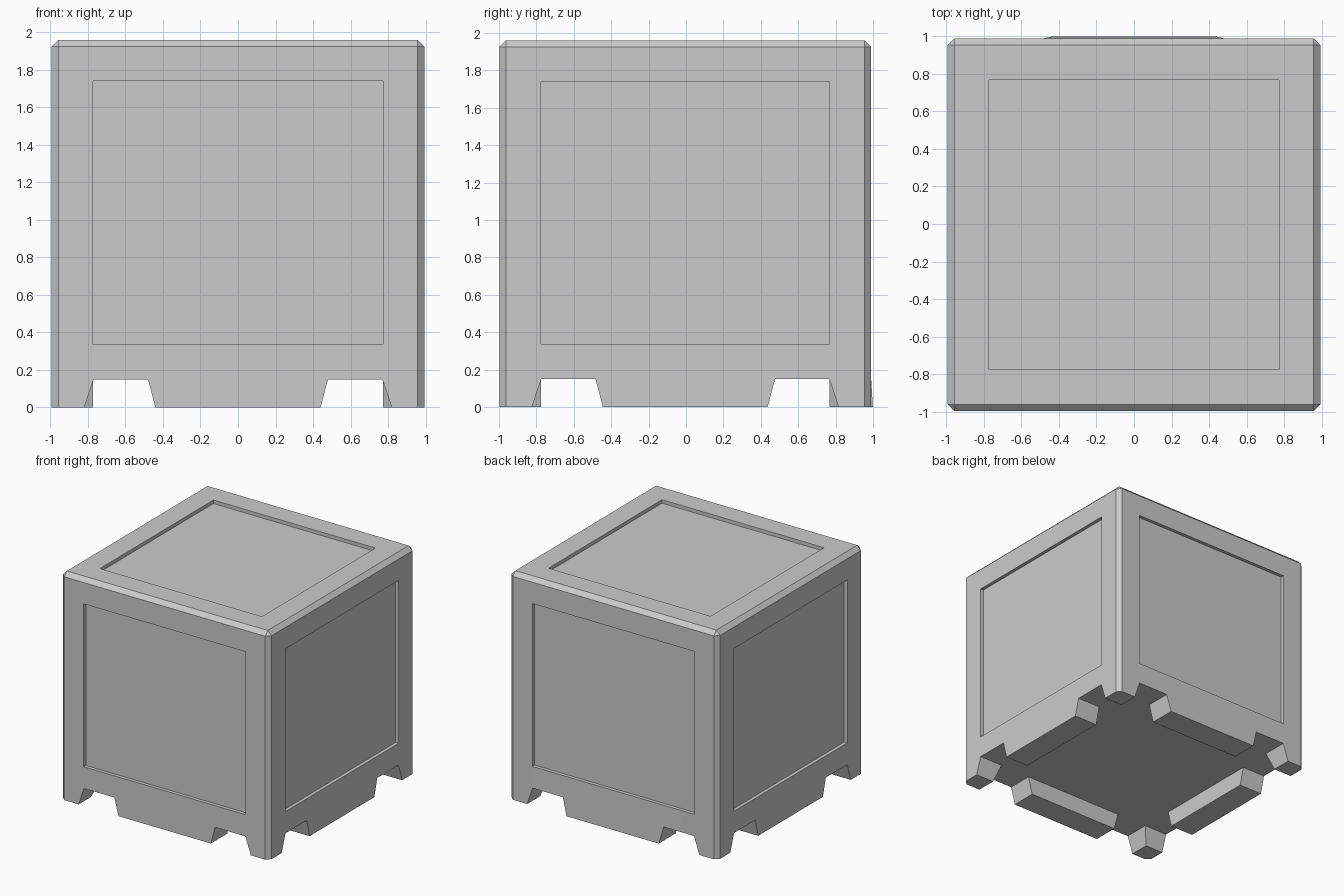
import bpy, bmesh
from mathutils import Matrix
from math import pi

if "Cube" in bpy.data.objects:
    bpy.data.objects.remove(bpy.data.objects["Cube"])

HALF, TOP, GAP = 0.994, 1.96, 0.15    # half width, height, leg height
PANEL, DEPTH, BEVEL = 0.772, 0.03, 0.036


def obj_from(bm, name):
    bmesh.ops.recalc_face_normals(bm, faces=bm.faces)
    me = bpy.data.meshes.new(name)
    bm.to_mesh(me)
    bm.free()
    ob = bpy.data.objects.new(name, me)
    bpy.context.collection.objects.link(ob)
    return ob


def box(bm, lo, hi):
    c = [(a + b) / 2 for a, b in zip(lo, hi)]
    s = [b - a for a, b in zip(lo, hi)]
    m = Matrix.Translation(c) @ Matrix.Diagonal((*s, 1))
    return bmesh.ops.create_cube(bm, size=1, matrix=m)


def prism(bm, profile, y0, y1):
    a = [bm.verts.new((x, y0, z)) for x, z in profile]
    b = [bm.verts.new((x, y1, z)) for x, z in profile]
    n = len(profile)
    bm.faces.new(a)
    bm.faces.new(b)
    for i in range(n):
        bm.faces.new((a[i], a[(i + 1) % n], b[(i + 1) % n], b[i]))


def cut(target, cutter):
    mod = target.modifiers.new("cut", 'BOOLEAN')
    mod.operation, mod.solver, mod.object = 'DIFFERENCE', 'EXACT', cutter
    bpy.context.view_layer.objects.active = target
    bpy.ops.object.modifier_apply(modifier=mod.name)
    bpy.data.objects.remove(cutter)


# Crate block, chamfered everywhere except around the bottom
bm = bmesh.new()
box(bm, (-HALF, -HALF, 0), (HALF, HALF, TOP))
edges = [e for e in bm.edges if max(v.co.z for v in e.verts) > 0.1]
bmesh.ops.bevel(bm, geom=edges, offset=BEVEL, segments=1, affect='EDGES')
crate = obj_from(bm, "crate")

# Hollow under the floor
bm = bmesh.new()
box(bm, (-PANEL, -PANEL, -0.1), (PANEL, PANEL, GAP))
cut(crate, obj_from(bm, "floor_cutter"))

# Recessed panel in the top
bm = bmesh.new()
box(bm, (-PANEL, -PANEL, TOP - DEPTH), (PANEL, PANEL, TOP + 0.1))
cut(crate, obj_from(bm, "top_panel_cutter"))

# Recessed side panels and the two tapered notches below each
notch = [(0.427, -0.05), (0.837, -0.05), (0.77, GAP), (0.48, GAP)]
for k in range(4):
    turn = Matrix.Rotation(k * pi / 2, 4, 'Z')
    bm = bmesh.new()
    box(bm, (-PANEL, -HALF - 0.1, 0.337), (PANEL, -HALF + DEPTH, 1.74))
    for s in (1, -1):
        prism(bm, [(s * x, z) for x, z in notch], -1.1, -0.76)
    bm.transform(turn)
    cut(crate, obj_from(bm, "side_cutter"))

# Back skirt leans out slightly at its foot; recentre afterwards
for v in crate.data.vertices:
    if v.co.y > HALF - 0.01 and abs(v.co.x) < 0.46 and v.co.z < 0.01:
        v.co.y += 0.009
    v.co.y -= 0.004
crate.data.update()
